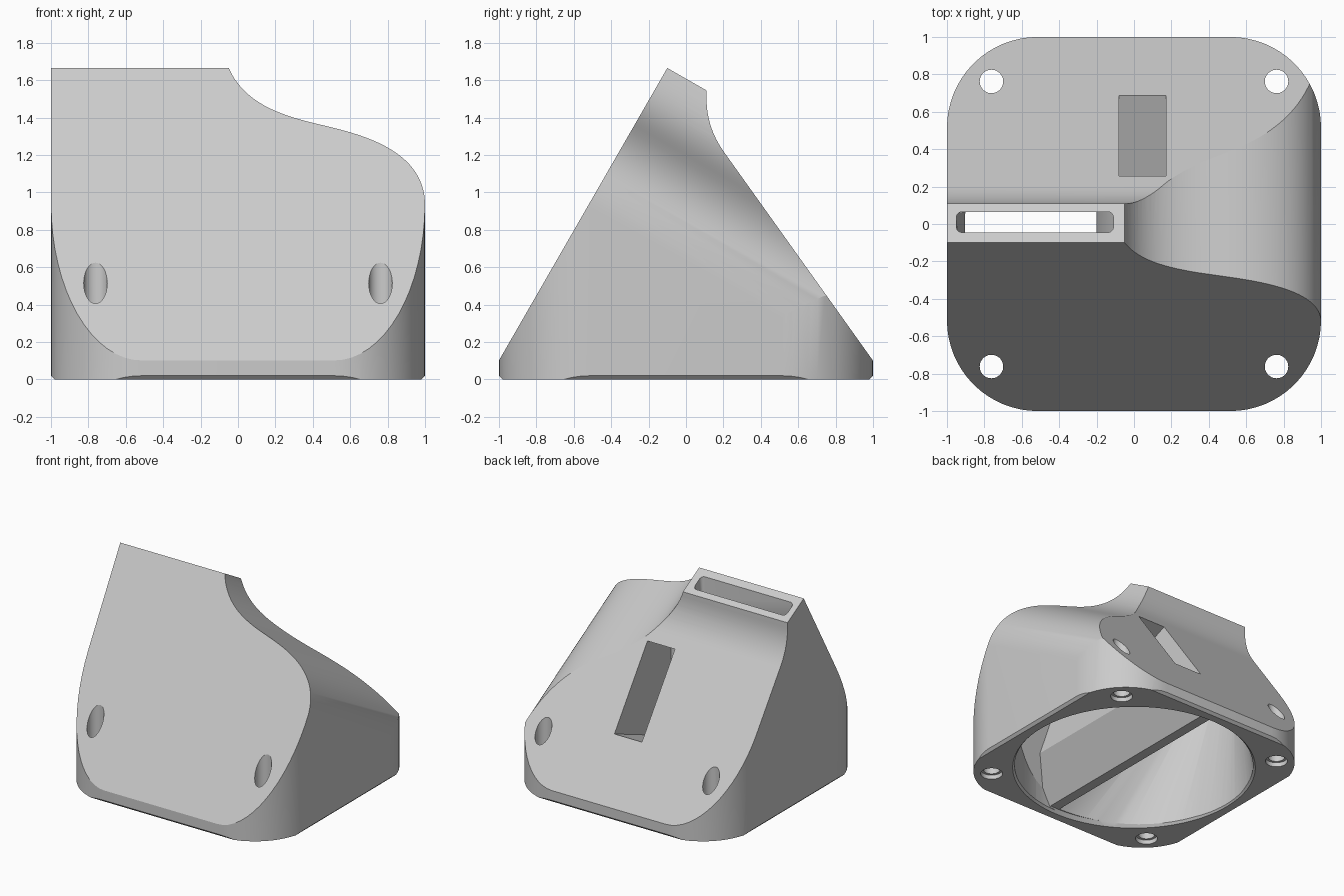
import bpy, bmesh, math
from mathutils import Vector
from mathutils.geometry import interpolate_bezier

cube = bpy.data.objects.get("Cube")
if cube:
    bpy.data.objects.remove(cube, do_unlink=True)


def finish(name, bm):
    mesh = bpy.data.meshes.new(name)
    bm.to_mesh(mesh)
    bm.free()
    ob = bpy.data.objects.new(name, mesh)
    bpy.context.collection.objects.link(ob)
    return ob


def prism(name, points, sweep):
    """Solid made by sweeping a closed outline along a vector."""
    bm = bmesh.new()
    face = bm.faces.new([bm.verts.new(p) for p in points])
    swept = bmesh.ops.extrude_face_region(bm, geom=[face], use_keep_orig=True)
    moved = [v for v in swept["geom"] if isinstance(v, bmesh.types.BMVert)]
    bmesh.ops.translate(bm, verts=moved, vec=Vector(sweep))
    bmesh.ops.recalc_face_normals(bm, faces=bm.faces)
    return finish(name, bm)


def hull(name, points):
    """Solid wrapped tightly around a set of points."""
    bm = bmesh.new()
    wrapped = bmesh.ops.convex_hull(bm, input=[bm.verts.new(p) for p in points])
    spare = {v for v in wrapped["geom_interior"] if isinstance(v, bmesh.types.BMVert)}
    bmesh.ops.delete(bm, geom=list(spare), context="VERTS")
    bmesh.ops.recalc_face_normals(bm, faces=bm.faces)
    return finish(name, bm)


def cone(name, r_low, r_high, low, high, x=0, y=0, sides=96, turn=0):
    """Vertical cylinder, cone or pyramid between two heights."""
    bm = bmesh.new()
    bmesh.ops.create_cone(bm, cap_ends=True, segments=sides,
                          radius1=r_low, radius2=r_high, depth=high - low)
    spin = math.cos(turn), math.sin(turn)
    for v in bm.verts:
        v.co = (v.co.x * spin[0] - v.co.y * spin[1] + x,
                v.co.x * spin[1] + v.co.y * spin[0] + y,
                v.co.z + (low + high) / 2)
    return finish(name, bm)


def combine(target, tool, operation):
    """Apply a boolean and throw the tool away."""
    mod = target.modifiers.new("cut", "BOOLEAN")
    mod.object, mod.operation, mod.solver = tool, operation, "EXACT"
    bpy.context.view_layer.objects.active = target
    bpy.ops.object.modifier_apply(modifier=mod.name)
    bpy.data.objects.remove(tool, do_unlink=True)


def rounded(half_x, half_y, radius, z, cx=0, cy=0, steps=16):
    """Outline of a rectangle with rounded corners."""
    pts = []
    for k, (sx, sy) in enumerate([(1, 1), (-1, 1), (-1, -1), (1, -1)]):
        for i in range(steps + 1):
            a = (k + i / steps) * math.pi / 2
            pts.append((cx + sx * (half_x - radius) + radius * math.cos(a),
                        cy + sy * (half_y - radius) + radius * math.sin(a), z))
    return pts


def bezier(points, count):
    flat = [Vector((u, v, 0)) for u, v in points]
    return [(p.x, p.y) for p in interpolate_bezier(*flat, count)]


def side_prism(name, outline, x0=-1.5, x1=1.5):
    return prism(name, [(x0, y, z) for y, z in outline], (x1 - x0, 0, 0))


def shoulder(name, dx, dz):
    """S-shaped shoulder outline lying in the sloping front, swept square to it."""
    line = bezier([(-.05, 1.665), (.06, 1.42), (.35, 1.39), (.55, 1.335)], 24)
    line += bezier([(.55, 1.335), (.8, 1.27), (1, 1.16), (1, .93)], 24)[1:]
    pts = [(-2, -1), (-2, 2.2), (-.05 + dx, 2.2)]
    pts += [(x + dx, z + dz) for x, z in line]
    pts += [(1.02 + dx, .8), (1.02 + dx, -1)]
    sweep = Vector((0, math.cos(math.pi / 6), -.5))
    start = [Vector((x, -.1 + (z - 1.665) / math.sqrt(3), z)) - sweep * .5 for x, z in pts]
    return prism(name, start, sweep * 4)


# Outer shell: rounded square, trimmed by side profile, shoulder and bottom chamfer
body = prism("duct_body", rounded(1, 1, .485, 0), (0, 0, 2))
neck = bezier([(.11, 1.5), (.11, 1.397), (.141, 1.303), (.203, 1.216)], 12)
profile = [(-1.2, -.246), (-.1, 1.665), (.11, 1.545)] + neck + [(1.2, -.18)]
combine(body, side_prism("side_trim", profile), "INTERSECT")
combine(body, shoulder("shoulder_trim", 0, 0), "INTERSECT")
root2 = math.sqrt(2)
combine(body, cone("bottom_chamfer", .88 * root2, 2.98 * root2, -.1, 2,
                   sides=4, turn=math.pi / 4), "INTERSECT")

# Chamber under the shoulder
rib = [(0, .02), (-.2, .36), (-.2, 1.05), (-.11, 1.26), (-.11, 2),
       (.28, 2), (.28, .36), (.07, .02)]


def cut_rib(chamber):
    combine(chamber, prism("rib", [(x, -1.5, z) for x, z in rib], (0, 3, 0)), "DIFFERENCE")


cavity = cone("side_chamber", .9, .9, -.1, 1.8)
combine(cavity, side_prism("chamber_trim", [(-1.093, -.2), (-.19, 1.36), (.06, 1.3),
                                            (1.133, -.2)], .03, 1.5), "INTERSECT")
combine(cavity, shoulder("chamber_shoulder", -.09, -.1), "INTERSECT")
cut_rib(cavity)
combine(body, cavity, "DIFFERENCE")

# Chamber that narrows from a half circle to the outlet slot
mouth = rounded(.42, .055, .03, 0, -.53, .01, 5)
tip = [(x, y, 1.38 - 1.8 * y) for x, y, z in mouth]
arc = [math.pi * (.5 + i / 48) for i in range(49)]
base = [(.9 * math.cos(a), .9 * math.sin(a), z) for a in arc for z in (-.1, 0)]
base += [(.04, y, z) for y in (-.899, .899) for z in (-.1, 0)]
funnel = hull("funnel", tip + base)
cut_rib(funnel)
combine(body, funnel, "DIFFERENCE")
combine(body, cone("inlet_rim", .94, .89, -.03, .03), "DIFFERENCE")

# Outlet slot in the top
combine(body, prism("outlet_slot", [(x, y, 1.28) for x, y, z in mouth], (0, 0, 1)),
        "DIFFERENCE")

# Pocket in the back, sloping down inward
pocket = [(-.05, .244), (1, .664), (1, 1.436), (-.05, 1.016)]
combine(body, side_prism("back_pocket", pocket, -.08, .17), "DIFFERENCE")

# Screw holes with a wider mouth underneath
for sx in (-1, 1):
    for sy in (-1, 1):
        at = dict(x=sx * .762, y=sy * .762, sides=32)
        combine(body, cone("screw_hole", .063, .063, -.1, 1.5, **at), "DIFFERENCE")
        combine(body, cone("screw_mouth", .083, .083, -.1, .035, **at), "DIFFERENCE")

# One plain grey
grey = bpy.data.materials.new("light_grey")
grey.use_nodes = True
grey.diffuse_color = (.6, .6, .6, 1)
grey.node_tree.nodes["Principled BSDF"].inputs["Base Color"].default_value = (.6, .6, .6, 1)
body.data.materials.clear()
body.data.materials.append(grey)

bpy.ops.object.select_all(action="DESELECT")
body.select_set(True)
bpy.context.view_layer.objects.active = body
bpy.ops.object.shade_smooth_by_angle(angle=math.radians(25))
